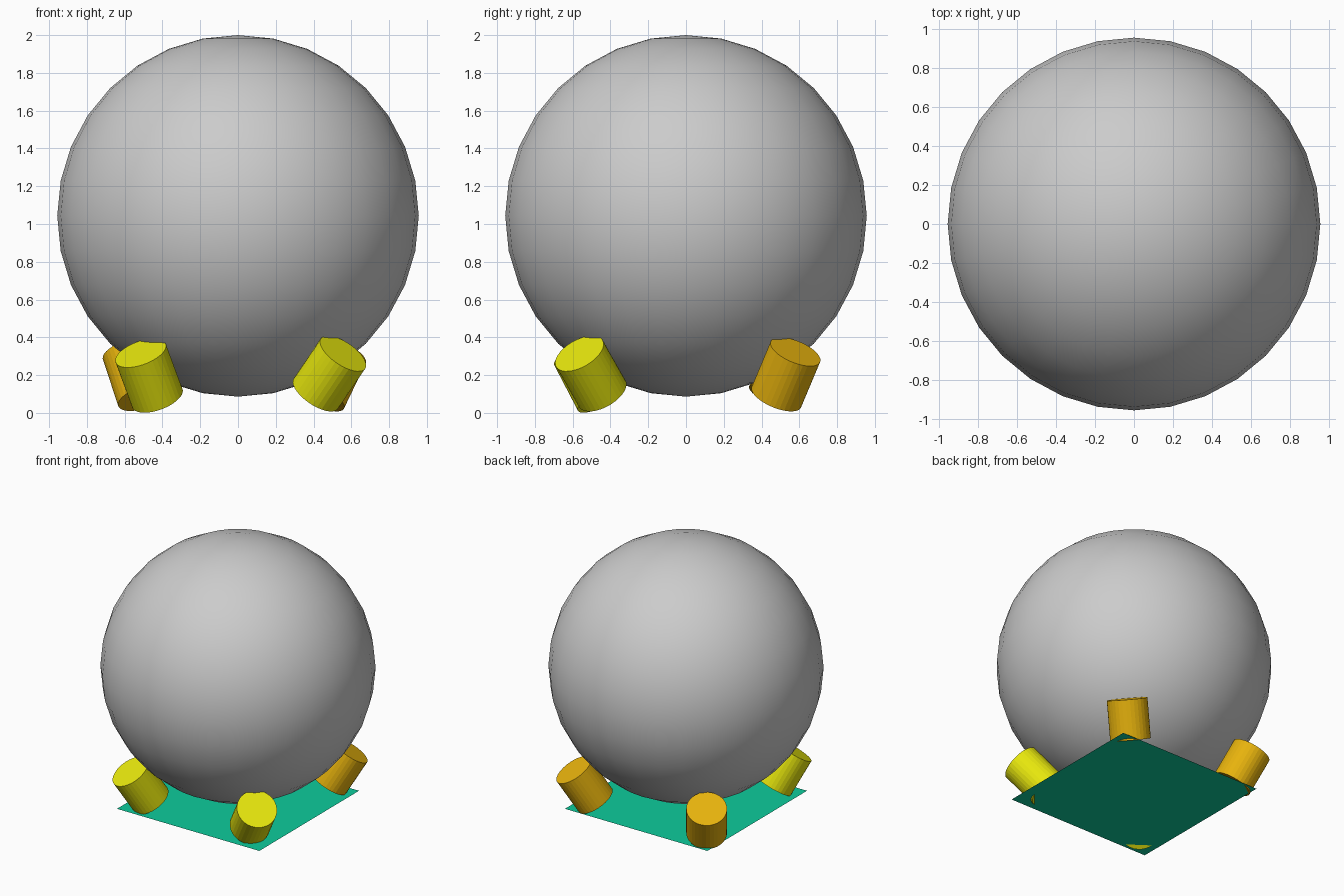
import bpy
from mathutils import Vector

if "Cube" in bpy.data.objects:
    bpy.data.objects.remove(bpy.data.objects["Cube"])


def material(name, color):
    m = bpy.data.materials.new(name)
    m.diffuse_color = (*color, 1)
    m.use_nodes = True
    m.node_tree.nodes["Principled BSDF"].inputs["Base Color"].default_value = m.diffuse_color
    return m


yellow = material("yellow", (0.8, 0.8, 0.004))
orange = material("orange", (0.8, 0.45, 0.004))
green = material("green", (0.004, 0.6, 0.33))

# Large smooth ball
bpy.ops.mesh.primitive_uv_sphere_add(segments=32, ring_count=16, radius=0.957, location=(0, 0, 1.043))
ball = bpy.context.object
ball.name = "ball"
bpy.ops.object.shade_smooth()

# Thin square base sheet
bpy.ops.mesh.primitive_plane_add(size=1.208, location=(0, 0, 0.02))
base = bpy.context.object
base.name = "base_sheet"
base.data.materials.append(green)


def foot(name, location, axis, mat):
    """Short cylinder whose top leans outward along axis."""
    bpy.ops.mesh.primitive_cylinder_add(vertices=32, radius=0.142, depth=0.284, location=location)
    ob = bpy.context.object
    ob.name = name
    ob.rotation_euler = Vector((0, 0, 1)).rotation_difference(Vector(axis)).to_euler()
    ob.data.materials.append(mat)


# Four splayed feet, each leaning slightly differently
foot("front_left_foot", (-0.471, -0.509, 0.197), (-0.37, -0.52, 1), yellow)
foot("front_right_foot", (0.484, -0.504, 0.208), (0.68, -0.57, 1), yellow)
foot("back_right_foot", (0.491, 0.529, 0.204), (0.48, 0.42, 1), orange)
foot("back_left_foot", (-0.540, 0.521, 0.204), (-0.33, 0.47, 1), orange)
